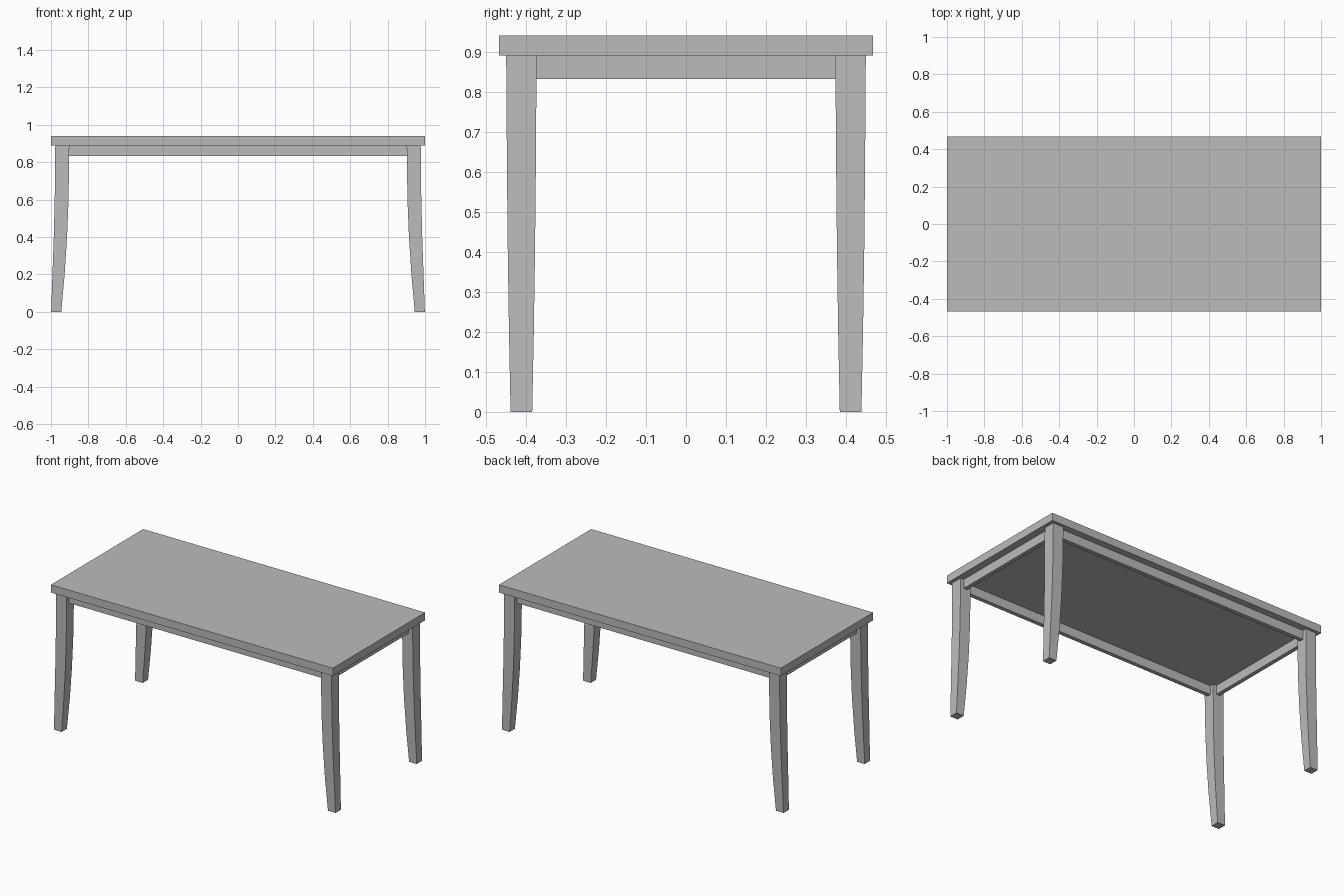
import bpy
import bmesh

cube = bpy.data.objects.get("Cube")
if cube:
    bpy.data.objects.remove(cube, do_unlink=True)

GREY = (0.5, 0.5, 0.5, 1.0)
mat = bpy.data.materials.new("plain grey")
mat.use_nodes = True
mat.diffuse_color = GREY
mat.node_tree.nodes["Principled BSDF"].inputs["Base Color"].default_value = GREY

TOP_Z, UNDER_Z, APRON_Z = 0.94, 0.89, 0.832
LEG_Y = 0.411
APRON_X, APRON_Y, APRON_T = 0.94, LEG_Y, 0.026


def add_object(name, bm):
    bmesh.ops.recalc_face_normals(bm, faces=bm.faces)
    mesh = bpy.data.meshes.new(name)
    bm.to_mesh(mesh)
    bm.free()
    mesh.materials.append(mat)
    obj = bpy.data.objects.new(name, mesh)
    bpy.context.collection.objects.link(obj)
    return obj


def box(name, center, size):
    bm = bmesh.new()
    bmesh.ops.create_cube(bm, size=1)
    bmesh.ops.scale(bm, vec=size, verts=bm.verts)
    bmesh.ops.translate(bm, vec=center, verts=bm.verts)
    return add_object(name, bm)


# Leg stations: height, inner x, outer x, half depth
LEG = [
    (0.0, 0.945, 0.999, 0.027),
    (0.2, 0.927, 0.992, 0.031),
    (0.4, 0.914, 0.985, 0.034),
    (0.6, 0.906, 0.980, 0.036),
    (UNDER_Z, 0.902, 0.977, 0.038),
]


def leg(name, sx, sy):
    bm = bmesh.new()
    rings = []
    for z, xi, xo, h in LEG:
        corners = [(xi, -h), (xo, -h), (xo, h), (xi, h)]
        rings.append([bm.verts.new((sx * x, sy * LEG_Y + y, z)) for x, y in corners])
    for low, high in zip(rings, rings[1:]):
        for i in range(4):
            j = (i + 1) % 4
            bm.faces.new((low[i], low[j], high[j], high[i]))
    bm.faces.new(rings[0])
    bm.faces.new(rings[-1])
    obj = add_object(name, bm)
    # Smooth the gentle outward sweep, keep the four long edges crisp
    for poly in obj.data.polygons:
        poly.use_smooth = True
    obj.data.set_sharp_from_angle(angle=0.6)


# Tabletop slab
box("tabletop", (0, 0, (TOP_Z + UNDER_Z) / 2), (2, 0.935, TOP_Z - UNDER_Z))

# Four curved legs
for side, sx in (("left", 1), ("right", -1)):
    for end, sy in (("front", -1), ("back", 1)):
        leg(f"{end}_{side}_leg", sx, sy)

# Apron rails between the legs
rail_z, rail_h = (UNDER_Z + APRON_Z) / 2, UNDER_Z - APRON_Z
for end, s in (("front", -1), ("back", 1)):
    box(f"{end}_apron", (0, s * APRON_Y, rail_z), (2 * APRON_X, APRON_T, rail_h))
for side, s in (("left", 1), ("right", -1)):
    box(f"{side}_apron", (s * APRON_X, 0, rail_z), (APRON_T, 2 * APRON_Y, rail_h))
